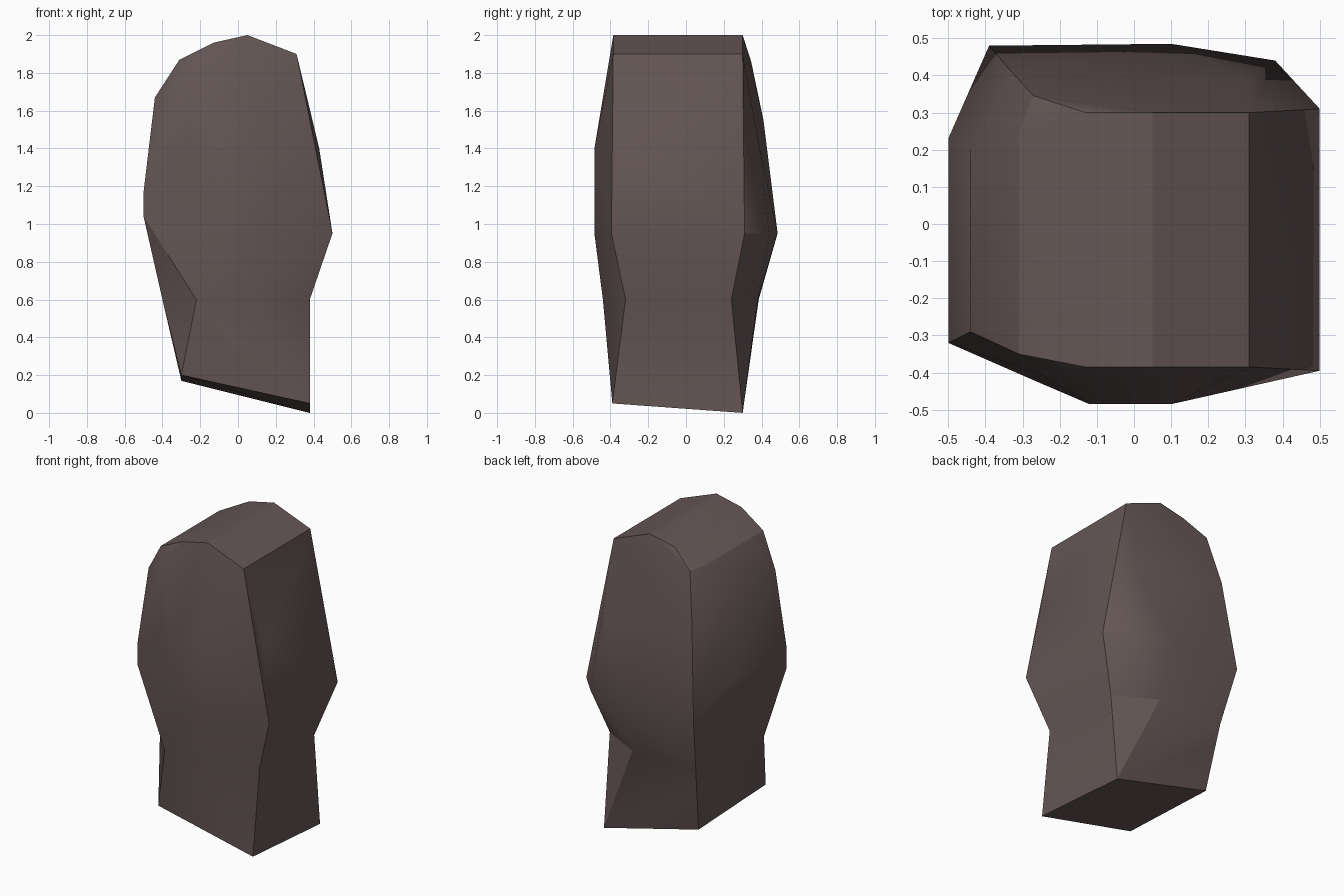
import bpy, bmesh
from mathutils import Vector

if "Cube" in bpy.data.objects:
    bpy.data.objects.remove(bpy.data.objects["Cube"])

SEAM = 0.6  # height where the swollen upper mass meets the tapered foot

# shared octagonal waist
waist = [(-.22, -.44), (.10, -.44), (.38, -.32), (.38, .24),
         (.12, .38), (-.34, .385), (-.40, .10), (-.40, -.23)]
waist = [(x, y, SEAM) for x, y in waist]

# slanted underside
foot = [(.38, -.39, .05), (.38, .30, 0), (-.30, .30, .17), (-.30, -.39, .20), (-.305, .36, .45)]

# widest band
belly = [(-.12, -.485, .95), (.10, -.485, .95), (.50, -.395, .95), (.50, .31, .95),
         (.38, .44, .95), (.10, .485, .95), (-.39, .48, .95),
         (-.50, .23, 1.04), (-.50, .23, 1.17), (-.50, -.32, 1.04), (-.50, -.32, 1.17)]

# shoulders
shoulder = [(-.12, -.485, 1.4), (.10, -.485, 1.4), (.43, -.35, 1.4), (.31, .39, 1.4),
            (-.26, -.425, 1.4), (-.33, .41, 1.55)]

# rounded crown running front to back
crown = [(.31, -.385, 1.90), (.31, .30, 1.90), (.05, -.385, 2.0), (.05, .30, 2.0),
         (-.13, -.385, 1.96), (-.13, .30, 1.96), (-.25, -.405, 1.84), (-.27, .345, 1.86),
         (-.31, -.35, 1.87), (-.31, .25, 1.87), (-.44, -.29, 1.67), (-.44, .20, 1.67)]


def add_hull(bm, points):
    """Wrap points in a convex shell, left open at the waist."""
    part = bmesh.new()
    for p in points:
        part.verts.new(p)
    bmesh.ops.convex_hull(part, input=part.verts[:])
    caps = [f for f in part.faces if all(abs(v.co.z - SEAM) < 1e-4 for v in f.verts)]
    bmesh.ops.delete(part, geom=caps, context='FACES')
    loose = [v for v in part.verts if not v.link_faces]
    bmesh.ops.delete(part, geom=loose, context='VERTS')
    me = bpy.data.meshes.new("part")
    part.to_mesh(me)
    part.free()
    bm.from_mesh(me)
    bpy.data.meshes.remove(me)


bm = bmesh.new()
add_hull(bm, waist + belly + shoulder + crown)
add_hull(bm, waist + foot)
bmesh.ops.remove_doubles(bm, verts=bm.verts[:], dist=.001)
bmesh.ops.recalc_face_normals(bm, faces=bm.faces[:])

mesh = bpy.data.meshes.new("boulder")
bm.to_mesh(mesh)
bm.free()
rock = bpy.data.objects.new("boulder", mesh)
bpy.context.collection.objects.link(rock)

stone = bpy.data.materials.new("brown stone")
stone.diffuse_color = (.13, .095, .092, 1)
stone.use_nodes = True
stone.node_tree.nodes["Principled BSDF"].inputs["Base Color"].default_value = stone.diffuse_color
mesh.materials.append(stone)

# soft rolls, crisp chips
bpy.context.view_layer.objects.active = rock
rock.select_set(True)
bpy.ops.object.shade_smooth_by_angle(angle=.5)
